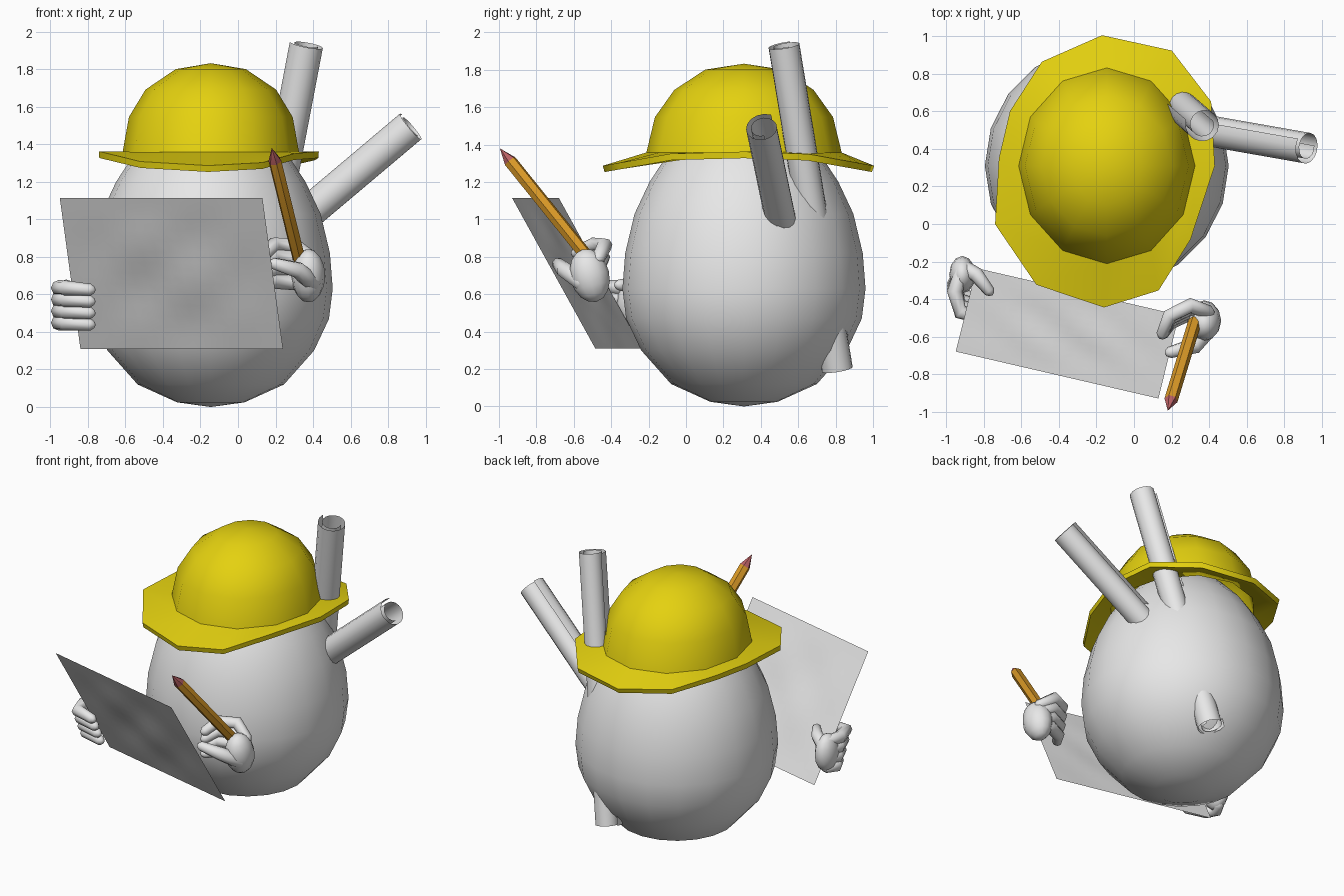
import bpy, bmesh, math
from mathutils import Vector, Matrix

if "Cube" in bpy.data.objects:
    bpy.data.objects.remove(bpy.data.objects["Cube"])


def material(name, rgb):
    m = bpy.data.materials.new(name)
    m.diffuse_color = (*rgb, 1)
    m.use_nodes = True
    m.node_tree.nodes["Principled BSDF"].inputs["Base Color"].default_value = m.diffuse_color
    return m


GREY = material("light grey", (0.8, 0.8, 0.8))
YELLOW = material("helmet yellow", (0.78, 0.64, 0.005))
ORANGE = material("pencil orange", (0.70, 0.32, 0.02))
PINK = material("pencil tip pink", (0.50, 0.12, 0.13))


def finish(name, bm, mats, angle=60, fix=True):
    if fix:
        bmesh.ops.recalc_face_normals(bm, faces=bm.faces)
    me = bpy.data.meshes.new(name)
    bm.to_mesh(me)
    bm.free()
    for m in mats:
        me.materials.append(m)
    ob = bpy.data.objects.new(name, me)
    bpy.context.collection.objects.link(ob)
    bpy.ops.object.select_all(action='DESELECT')
    ob.select_set(True)
    bpy.context.view_layer.objects.active = ob
    if angle:
        bpy.ops.object.shade_smooth_by_angle(angle=math.radians(angle))
    return ob


def bridge(bm, a, b, closed=True):
    """Skin two rings of equal size, or a ring and a single tip vertex."""
    n = max(len(a), len(b))
    faces = []
    for i in range(n if closed else n - 1):
        j = (i + 1) % n
        quad = [a[i % len(a)], a[j % len(a)], b[j % len(b)], b[i % len(b)]]
        faces.append(bm.faces.new(list(dict.fromkeys(quad))))
    return faces


def loft(bm, rings, closed=True):
    vs = [[bm.verts.new(p) for p in r] for r in rings]
    return [bridge(bm, a, b, closed) for a, b in zip(vs, vs[1:])]


def ellipse(cx, cy, z, rx, ry, n):
    if rx == 0:
        return [Vector((cx, cy, z))]
    return [Vector((cx + rx * math.cos(math.tau * k / n),
                    cy + ry * math.sin(math.tau * k / n), z)) for k in range(n)]


def sweep(bm, pts, radii, sides=8):
    """Tube along a path with per-point radius, rounded at both ends."""
    pts = [Vector(p) for p in pts]
    d0, d1 = (pts[1] - pts[0]).normalized(), (pts[-1] - pts[-2]).normalized()
    r0, r1 = radii[0], radii[-1]
    pts = [pts[0] - d0 * r0 * .6] + pts + [pts[-1] + d1 * r1 * .6]
    radii = [r0 * .55] + list(radii) + [r1 * .55]
    q = d0.to_track_quat('Z', 'Y')
    rings, last = [], d0
    for i, (p, r) in enumerate(zip(pts, radii)):
        t = (pts[min(i + 1, len(pts) - 1)] - pts[max(i - 1, 0)]).normalized()
        q = last.rotation_difference(t) @ q
        last = t
        rings.append([p + q @ v for v in ellipse(0, 0, 0, r, r, sides)])
    loft(bm, [[pts[0] - d0 * r0 * .25]] + rings + [[pts[-1] + d1 * r1 * .25]])


CX, CY = -0.145, 0.31

# egg-shaped body
profile = [(0, 0), (.18, .025), (.39, .12), (.55, .30), (.63, .47), (.65, .63), (.635, .82),
           (.585, 1.03), (.505, 1.2), (.42, 1.33), (.29, 1.47), (.15, 1.56), (0, 1.6)]
bm = bmesh.new()
loft(bm, [ellipse(CX, CY, z, r, r, 20) for r, z in profile])
finish("egg_body", bm, [GREY])

# hard hat: drooping brim lofted into a twelve-sided dome
outline = [(.43, .31), (.41, .65), (.20, .92), (-.17, 1.0), (-.49, .86), (-.66, .60),
           (-.72, .35), (-.74, 0), (-.52, -.32), (-.16, -.44), (.13, -.35), (.30, -.08)]
brim = [Vector((x, y, 1.345 - .075 * max(0, (abs(y - .28) - .3) / .42))) for x, y in outline]
dome = [(.46, .51, 1.345), (.42, .46, 1.54), (.335, .36, 1.68), (.18, .2, 1.785), (0, 0, 1.815)]
bm = bmesh.new()
loft(bm, [brim] + [ellipse(CX, CY, z, rx, ry, 12) for rx, ry, z in dome])
hat = finish("hard_hat", bm, [YELLOW], 0)
solid = hat.modifiers.new("thickness", 'SOLIDIFY')
solid.thickness = .035
solid.offset = 0
bpy.ops.object.modifier_apply(modifier="thickness")
bpy.ops.object.shade_smooth_by_angle(angle=math.radians(55))


# rolled drawings: long spiral scrolls stuck through the body
def scroll(name, top, bottom, start):
    top, bottom = Vector(top), Vector(bottom)
    q = (top - bottom).to_track_quat('Z', 'Y')
    section = []
    for k in range(25):
        a = start + math.tau * k / 15
        r = .098 - .042 * k / 24
        section.append(q @ Vector((r * math.cos(a), r * math.sin(a), 0)))
    bm = bmesh.new()
    loft(bm, [[bottom + s for s in section], [top + s for s in section]], False)
    finish(name, bm, [GREY], fix=False)


scroll("upright_rolled_drawing", (.37, .53, 1.93), (.04, .815, .2), 2.0)
scroll("leaning_rolled_drawing", (.925, .41, 1.49), (-.44, .65, .34), 1.2)

# held sheet: slightly rippled parallelogram
bm = bmesh.new()
corner, across, down = Vector((-.95, -.68, 1.115)), Vector((1.08, -.25, 0)), Vector((.11, .445, -.805))
normal = down.cross(across).normalized()
rows = []
for j in range(15):
    v = j / 14
    row = []
    for i in range(17):
        u = i / 16
        fade = math.sin(math.pi * u) * math.sin(math.pi * v)
        ripple = .012 * fade * math.sin(11 * u + 2 * v) * math.cos(9 * v + 2 * u)
        row.append(corner + across * u + down * v + normal * ripple)
    rows.append(row)
loft(bm, rows, False)
finish("paper_sheet", bm, [GREY], fix=False)

# hexagonal pencil with a coloured point
tip, end = Vector((.18, -.995, 1.38)), Vector((.325, -.52, .79))
axis = (end - tip).normalized()
q = axis.to_track_quat('Z', 'Y')
hexagon = [q @ v for v in ellipse(0, 0, 0, .036, .036, 6)]
bm = bmesh.new()
parts = loft(bm, [[tip], [tip + axis * .09 + h for h in hexagon], [end + h for h in hexagon], [end]])
for f in parts[0]:
    f.material_index = 1
finish("pencil", bm, [ORANGE, PINK], 20)


def palm(bm, centre, size, tilt=0):
    m = (Matrix.Translation(centre) @ Matrix.Rotation(tilt, 4, 'X')
         @ Matrix.Diagonal((*size, 1)))
    bmesh.ops.create_uvsphere(bm, u_segments=12, v_segments=8, radius=1, matrix=m)


RADII = (.036, .042, .040, .032)

# hand gripping the left edge of the sheet
bm = bmesh.new()
palm(bm, (-.915, -.27, .55), (.07, .10, .13))
for i in range(4):
    z, s = .635 - .062 * i, .03 * i
    sweep(bm, [(-.92, -.25, z), (-.955, -.36 + s * .5, z), (-.925, -.47 + s, z),
               (-.785, -.505 + s, z - .01)], RADII)
sweep(bm, [(-.92, -.23, .60), (-.84, -.27, .645), (-.77, -.36, .65)], (.045, .04, .03))
finish("sheet_hand", bm, [GREY])

# hand holding the pencil behind the right edge of the sheet
bm = bmesh.new()
palm(bm, (.375, -.515, .70), (.09, .105, .145), .25)
for i in range(4):
    d, s = .065 * i, .012 * i
    sweep(bm, [(.40, -.47, .79 - d * .8), (.30, -.435 - s, .86 - d), (.19, -.49 - s, .865 - d),
               (.15, -.59, .82 - d * .8)], RADII)
sweep(bm, [(.40, -.55, .66), (.32, -.65, .73), (.19, -.685, .765)], (.05, .045, .032))
finish("pencil_hand", bm, [GREY])
